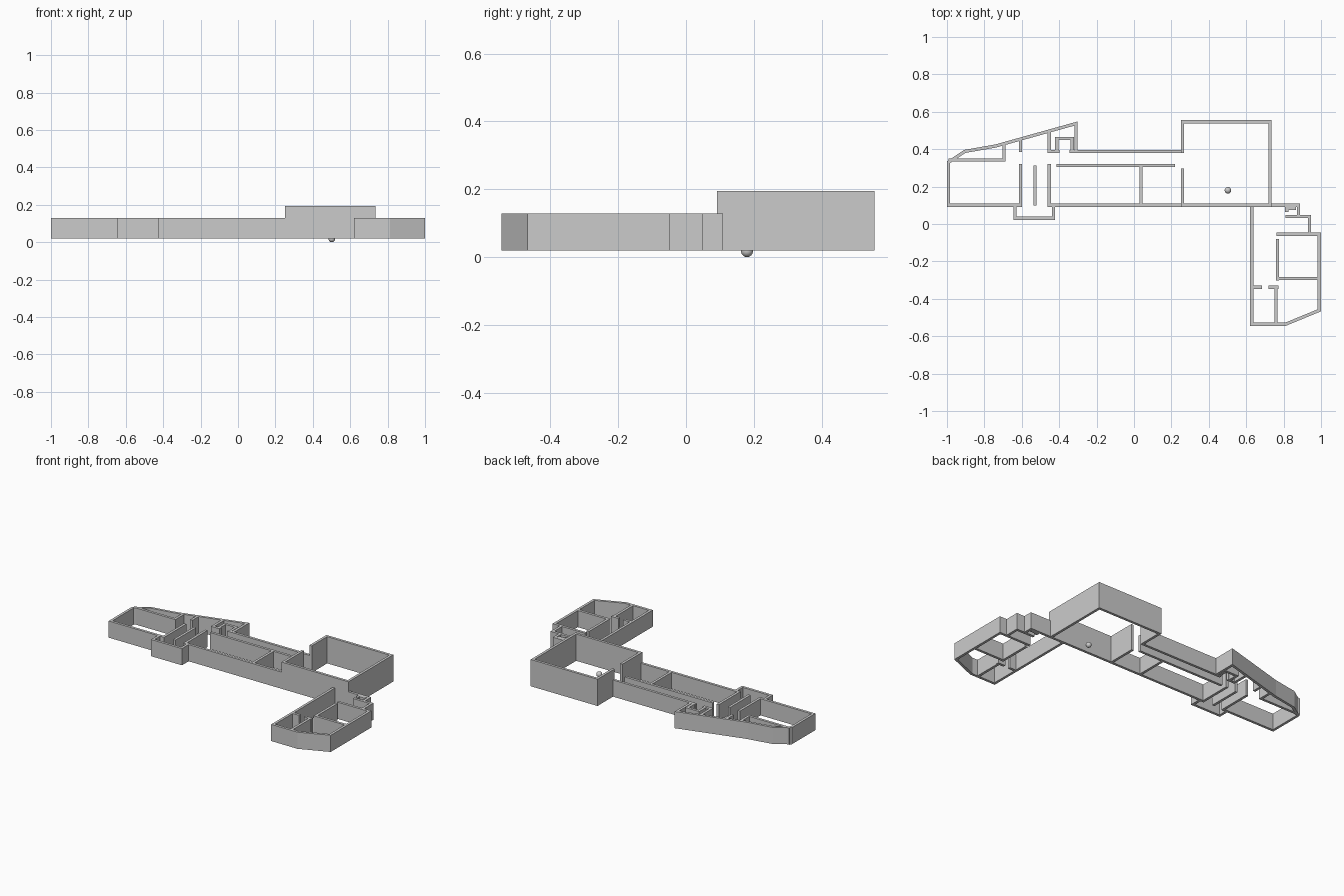
import bpy
import bmesh
from mathutils import Vector

cube = bpy.data.objects.get("Cube")
if cube:
    bpy.data.objects.remove(cube, do_unlink=True)

THICK = 0.017
BASE, LOW, TALL = 0.02, 0.129, 0.195


def make_material(name, value):
    mat = bpy.data.materials.new(name)
    mat.use_nodes = True
    color = (value, value, value, 1)
    mat.diffuse_color = color
    mat.node_tree.nodes["Principled BSDF"].inputs["Base Color"].default_value = color
    return mat


grey = make_material("plain grey", 0.6)


def offsets(pts):
    """Left and right points of a mitred strip along a path."""
    left, right = [], []
    for i, p in enumerate(pts):
        normals = []
        for a, b in ((i - 1, i), (i, i + 1)):
            if a >= 0 and b < len(pts):
                d = (pts[b] - pts[a]).normalized()
                normals.append(Vector((-d.y, d.x)))
        n = sum(normals, Vector((0, 0))).normalized()
        n *= THICK / 2 / n.dot(normals[0])
        left.append(p + n)
        right.append(p - n)
    return left, right


def wall(name, *path, top=LOW):
    """Upright wall of constant thickness following a path."""
    left, right = offsets([Vector(p) for p in path])
    bm = bmesh.new()
    rows = [[bm.verts.new((p.x, p.y, z)) for p in side]
            for side, z in ((left, BASE), (right, BASE), (right, top), (left, top))]
    for a, b in zip(rows, rows[1:] + rows[:1]):
        for i in range(len(path) - 1):
            bm.faces.new((a[i], a[i + 1], b[i + 1], b[i]))
    for end in (0, -1):
        bm.faces.new([row[end] for row in rows])
    bmesh.ops.recalc_face_normals(bm, faces=bm.faces)
    mesh = bpy.data.meshes.new(name)
    bm.to_mesh(mesh)
    bm.free()
    mesh.materials.append(grey)
    obj = bpy.data.objects.new(name, mesh)
    bpy.context.collection.objects.link(obj)
    return obj


S, N = 0.10, 0.387      # south and north wall lines

# Tall hall with a doorway in its west side
wall("hall_walls", (0.26, N - 0.008), (0.26, 0.547), (0.727, 0.547),
     (0.727, S), (0.26, S), (0.26, 0.297), top=TALL)

# Outer walls of the long west block
wall("west_outer_wall", (-0.6, S), (-0.992, S), (-0.992, 0.33), (-0.905, 0.388),
     (-0.74, 0.417), (-0.31, 0.537), (-0.31, N), (-0.345, N))
wall("north_wall", (-0.31, N), (0.26, N))
wall("south_wall", (-0.46, S), (0.26, S))
wall("entrance_bay", (-0.637, S), (-0.637, 0.031), (-0.43, 0.031), (-0.43, S))

# Inner walls of the west block
wall("bay_left_wall", (-0.607, S - 0.008), (-0.607, 0.32))
wall("bay_middle_wall", (-0.53, S), (-0.53, 0.312))
wall("bay_right_wall", (-0.453, S - 0.008), (-0.453, 0.32))
wall("corridor_wall", (-0.415, 0.312), (0.22, 0.312))
wall("room_partition", (0.037, S), (0.037, 0.312))
wall("store_wall", (-0.992, 0.342), (-0.695, 0.342), (-0.695, 0.425))
wall("landing_wall", (-0.607, 0.385), (-0.607, 0.45))
wall("closet_side_wall", (-0.453, 0.495), (-0.453, N), (-0.398, N))
wall("closet", (-0.413, N), (-0.413, 0.457), (-0.33, 0.457), (-0.33, N))

# Outer walls of the south wing
wall("wing_outer_wall", (0.63, S), (0.63, -0.536), (0.81, -0.536),
     (0.99, -0.462), (0.99, -0.055), (0.762, -0.055))
wall("wing_porch", (0.727, S), (0.88, S), (0.88, 0.04))
wall("wing_step", (0.81, 0.04), (0.938, 0.04), (0.938, -0.055))

# Inner walls of the south wing
wall("porch_partition", (0.817, 0.065), (0.817, 0.083), (0.866, 0.083))
wall("wing_corridor_wall", (0.767, -0.08), (0.767, -0.302))
wall("wing_cross_wall", (0.767, -0.292), (0.99, -0.292))
wall("wing_door_left", (0.63, -0.338), (0.685, -0.338))
wall("wing_door_right", (0.72, -0.338), (0.773, -0.338))
wall("wing_end_partition", (0.76, -0.338), (0.76, -0.536))

# Small ball on the hall floor
bpy.ops.mesh.primitive_uv_sphere_add(segments=32, ring_count=16, radius=0.0175,
                                     location=(0.502, 0.18, 0.0175))
ball = bpy.context.object
ball.name = "floor_ball"
ball.data.materials.append(grey)
bpy.ops.object.shade_smooth()
